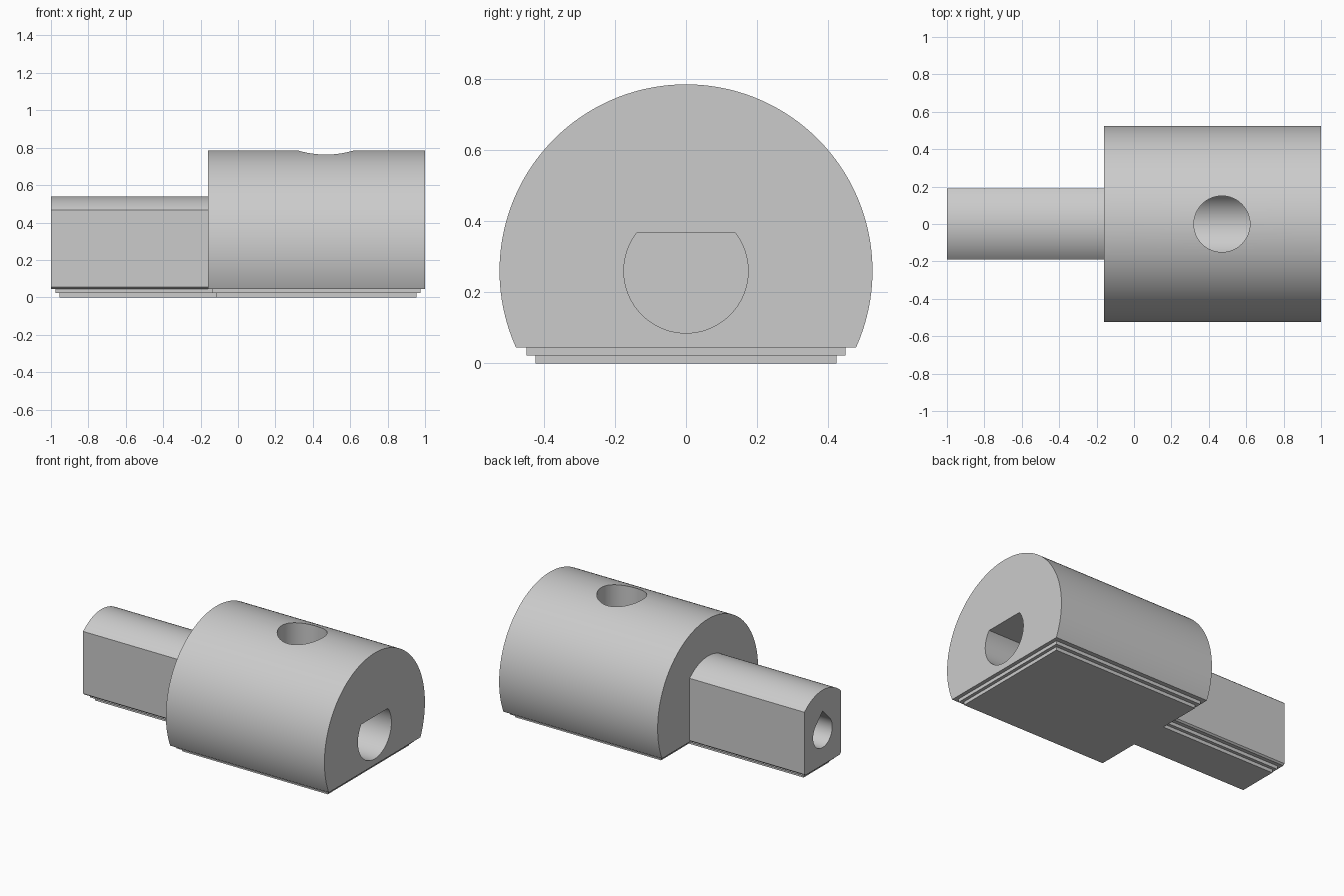
import bpy, bmesh, math

if "Cube" in bpy.data.objects:
    bpy.data.objects.remove(bpy.data.objects["Cube"])

AXIS_Z = 0.26      # height of the shared long axis
CUT_Z = 0.045      # flat underside of body and shaft

grey = bpy.data.materials.new("light grey")
grey.diffuse_color = (0.6, 0.6, 0.6, 1)
grey.use_nodes = True
grey.node_tree.nodes["Principled BSDF"].inputs["Base Color"].default_value = grey.diffuse_color


def extrude_x(name, profile, x0, x1):
    """Solid made by sweeping a (y, z) profile along x."""
    bm = bmesh.new()
    face = bm.faces.new([bm.verts.new((x0, y, z)) for y, z in profile])
    ext = bmesh.ops.extrude_face_region(bm, geom=[face])
    moved = [g for g in ext["geom"] if isinstance(g, bmesh.types.BMVert)]
    bmesh.ops.translate(bm, verts=moved, vec=(x1 - x0, 0, 0))
    bmesh.ops.recalc_face_normals(bm, faces=bm.faces)
    mesh = bpy.data.meshes.new(name)
    bm.to_mesh(mesh)
    bm.free()
    mesh.materials.append(grey)
    obj = bpy.data.objects.new(name, mesh)
    bpy.context.collection.objects.link(obj)
    return obj


def arc(r, a0, a1, n):
    """Arc points around the long axis, angles in radians from +y."""
    return [(r * math.cos(a0 + (a1 - a0) * i / n),
             AXIS_Z + r * math.sin(a0 + (a1 - a0) * i / n)) for i in range(n + 1)]


def box(w, z0, z1):
    return [(-w, z0), (w, z0), (w, z1), (-w, z1)]


def combine(target, other, operation):
    """Boolean the other solid into the target and remove it."""
    mod = target.modifiers.new(operation, "BOOLEAN")
    mod.object, mod.operation, mod.solver = other, operation, "EXACT"
    bpy.context.view_layer.objects.active = target
    bpy.ops.object.modifier_apply(modifier=mod.name)
    bpy.data.objects.remove(other)


# Large round body with a flat underside
a = math.asin((AXIS_Z - CUT_Z) / 0.525)
adapter = extrude_x("shaft_adapter", arc(0.525, -a, math.pi + a, 120), -0.16, 1)

# Square shaft with rounded top and clipped lower corners
r, w = 0.28, 0.19
b = math.acos(w / r)
low = math.sqrt(r * r - (AXIS_Z - CUT_Z) ** 2)
shaft = arc(r, b, math.pi - b, 24) + [(-w, AXIS_Z - r * math.sin(b)), (-low, CUT_Z),
                                      (low, CUT_Z), (w, AXIS_Z - r * math.sin(b))]
combine(adapter, extrude_x("square_shaft", shaft, -1, -0.1), "UNION")

# Two stepped base layers under body and shaft
for inset, z0 in ((0.025, 0.0225), (0.046, 0.0)):
    body_w = 0.479 - inset * 1.2
    combine(adapter, extrude_x("body_step", box(body_w, z0, 0.06), -0.16 + inset, 1 - inset), "UNION")
    combine(adapter, extrude_x("shaft_step", box(low - inset, z0, 0.06), -1 + inset, -0.05), "UNION")

# D-shaped bore in the body end
d = math.asin(0.106 / 0.175)
combine(adapter, extrude_x("d_bore", arc(0.175, math.pi - d, 2 * math.pi + d, 64), -0.06, 1.1), "DIFFERENCE")

# Teardrop hole in the shaft end
tear = arc(0.1, 0.75 * math.pi, 2.25 * math.pi, 48) + [(0, AXIS_Z + 0.1 * math.sqrt(2))]
combine(adapter, extrude_x("teardrop_hole", tear, -1.1, -0.4), "DIFFERENCE")

# Set screw hole from the top down into the bore
bpy.ops.mesh.primitive_cylinder_add(vertices=64, radius=0.15, depth=0.7, location=(0.47, 0, 0.64))
hole = bpy.context.object
hole.name = "screw_hole"
hole.data.materials.append(grey)
combine(adapter, hole, "DIFFERENCE")

# Smooth the curved walls, keep the edges sharp
bpy.ops.object.select_all(action="DESELECT")
adapter.select_set(True)
bpy.context.view_layer.objects.active = adapter
bpy.ops.object.shade_smooth_by_angle(angle=math.radians(20))
